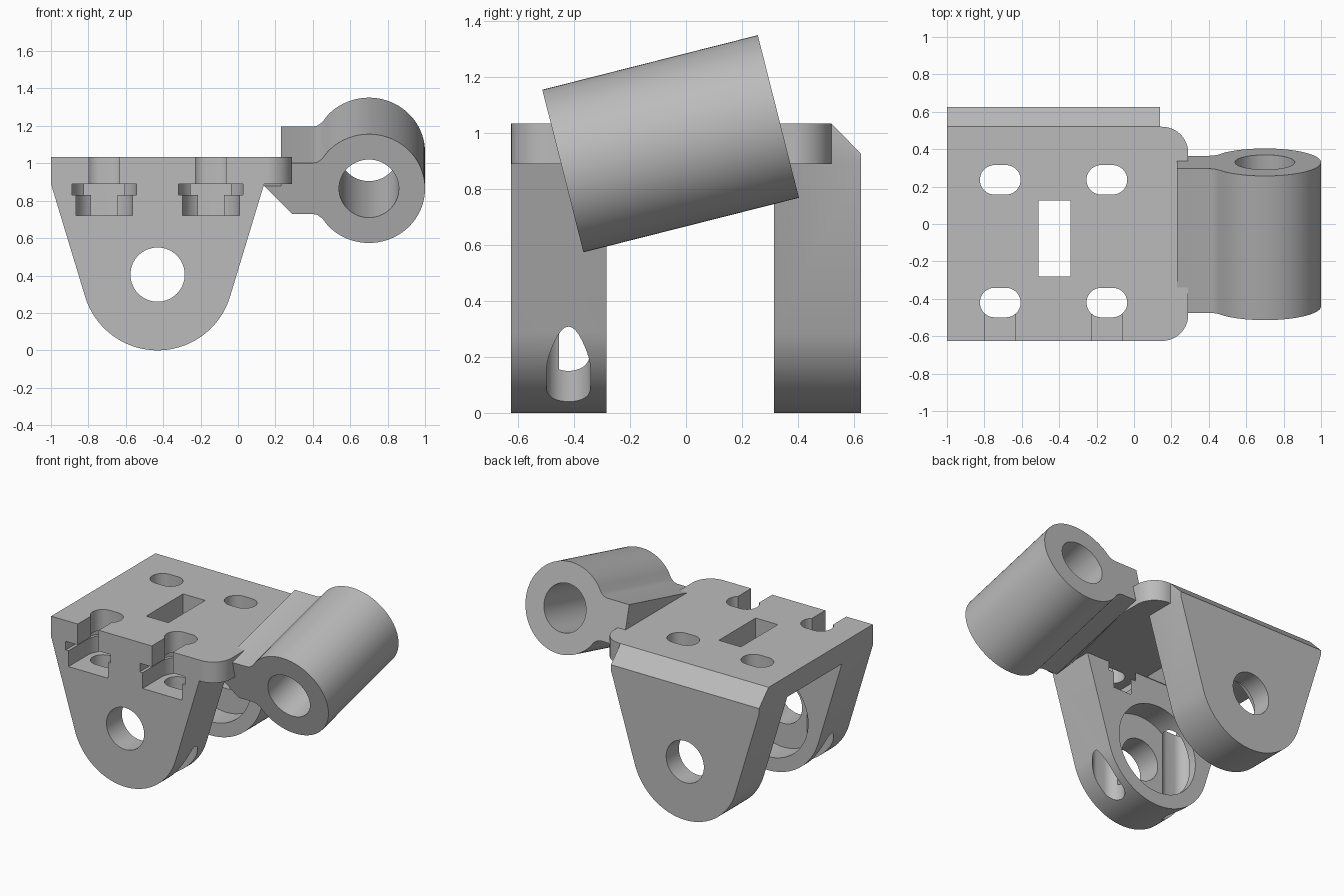
import bpy, bmesh
from math import sin, cos, pi, radians, acos, atan2, hypot, sqrt
from mathutils import Matrix

if "Cube" in bpy.data.objects:
    bpy.data.objects.remove(bpy.data.objects["Cube"], do_unlink=True)

grey = bpy.data.materials.new("plain_grey")
grey.use_nodes = True
grey.diffuse_color = (0.5, 0.5, 0.5, 1)
grey.node_tree.nodes["Principled BSDF"].inputs["Base Color"].default_value = (0.5, 0.5, 0.5, 1)


def prism(name, pts, lo, hi, axis):
    """Extrude a 2D outline (remaining axes in x, y, z order) along an axis."""
    def place(p, d):
        v = list(p)
        v.insert("xyz".index(axis), d)
        return v
    bm = bmesh.new()
    face = bm.faces.new([bm.verts.new(place(p, lo)) for p in pts])
    ext = bmesh.ops.extrude_face_region(bm, geom=[face])
    for v in ext["geom"]:
        if isinstance(v, bmesh.types.BMVert):
            v.co["xyz".index(axis)] = hi
    bmesh.ops.recalc_face_normals(bm, faces=bm.faces)
    me = bpy.data.meshes.new(name)
    bm.to_mesh(me)
    bm.free()
    me.materials.append(grey)
    ob = bpy.data.objects.new(name, me)
    bpy.context.collection.objects.link(ob)
    return ob


def arc(cx, cy, r, a0, a1, n=32):
    return [(cx + r * cos(a0 + (a1 - a0) * i / n), cy + r * sin(a0 + (a1 - a0) * i / n))
            for i in range(n + 1)]


def circle(cx, cy, r, n=64):
    return arc(cx, cy, r, 0, 2 * pi, n)[:-1]


def rect(x0, x1, y0, y1):
    return [(x0, y0), (x1, y0), (x1, y1), (x0, y1)]


def combine(target, tool, op="DIFFERENCE"):
    mod = target.modifiers.new("bool", "BOOLEAN")
    mod.operation, mod.solver, mod.object = op, "EXACT", tool
    bpy.context.view_layer.objects.active = target
    bpy.ops.object.modifier_apply(modifier=mod.name)
    bpy.data.objects.remove(tool, do_unlink=True)


def smooth(ob):
    bpy.ops.object.select_all(action="DESELECT")
    ob.select_set(True)
    bpy.context.view_layer.objects.active = ob
    bpy.ops.object.shade_smooth_by_angle(angle=radians(30))


# Mounting plate with two rounded corners
TOP, UNDER = 1.035, 0.89
L, R, FRONT, BACK, CR = -1, 0.29, -0.625, 0.52, 0.14
outline = ([(L, FRONT)] + arc(R - CR, FRONT + CR, CR, -pi / 2, 0, 16)
           + arc(R - CR, BACK - CR, CR, 0, pi / 2, 16) + [(L, BACK)])
bracket = prism("bracket", outline, UNDER, TOP, "z")

# Two tapered lugs with rounded feet
CX, CZ, LR, HALF = -0.43, 0.405, 0.405, 0.57
rise = UNDER - CZ
a = atan2(rise, HALF) - acos(LR / hypot(rise, HALF))
lug = ([(CX + HALF, TOP), (CX + HALF, UNDER)] + arc(CX, CZ, LR, a, -pi - a, 48)
       + [(CX - HALF, UNDER), (CX - HALF, TOP)])
for name, y0, y1 in (("front_lug", FRONT, -0.285), ("back_lug", 0.315, 0.625)):
    combine(bracket, prism(name, lug, y0, y1, "y"), "UNION")

# Chamfer on the back top edge
combine(bracket, prism("chamfer", [(BACK, TOP), (0.725, 0.825), (0.725, 1.2), (BACK, 1.2)],
                       -1.1, 0.5, "x"))

# Pivot hole and inner bearing pockets
combine(bracket, prism("pivot", circle(CX, CZ, 0.145), -1, 1, "y"))
combine(bracket, prism("bearing_pockets", circle(CX, CZ, 0.31), -0.455, 0.485, "y"))

# Rectangular window
combine(bracket, prism("window", rect(-0.51, -0.34, -0.28, 0.125), 0.7, 1.2, "z"))

# Bolt slots, and stepped bolt-head channels opening to the front
for x in (CX - 0.285, CX + 0.285):
    for y in (-0.42, 0.236):
        slot = (arc(x + 0.03, y, 0.079, -pi / 2, pi / 2, 20)
                + arc(x - 0.03, y, 0.079, pi / 2, 3 * pi / 2, 20))
        combine(bracket, prism("slot", slot, -0.1, 1.2, "z"))
    for r, z0, z1 in ((0.152, 0.72, 0.835), (0.173, 0.83, UNDER)):
        channel = [(x - r, -0.7), (x + r, -0.7)] + arc(x, -0.42, r, 0, pi, 32)
        combine(bracket, prism("channel", channel, z0, z1, "z"))
    combine(bracket, prism("neck", rect(x - 0.081, x + 0.081, -0.7, -0.42), 0.86, 1.2, "z"))
smooth(bracket)

# Tilted clamp barrel with its arm, drawn in cross-section
BX, BR, ARM = 0.70, 0.30, 0.14
t = acos(-0.22 / BR)
fillet = [(0.40, ARM), (0.425, ARM + 0.006), (0.45, ARM + 0.024)]
section = ([(0.29, -ARM)] + [(x, -z) for x, z in fillet]
           + arc(BX, 0, BR, -t, t, 72) + fillet[::-1]
           + [(0.23, ARM), (0.23, 0.015), (0.14, 0.015)])
barrel = prism("clamp_barrel", section, -0.3975, 0.3975, "y")
combine(barrel, prism("bore", circle(BX, 0, 0.16), -1, 1, "y"))
barrel.data.transform(Matrix.Translation((0, -0.055, 0.9625)) @ Matrix.Rotation(radians(14.2), 4, "X"))
# Trim the arm root flush with the plate
combine(barrel, prism("root_trim", rect(-0.5, 0.2299, -1, 1), TOP - 0.005, 1.6, "z"))
smooth(barrel)
